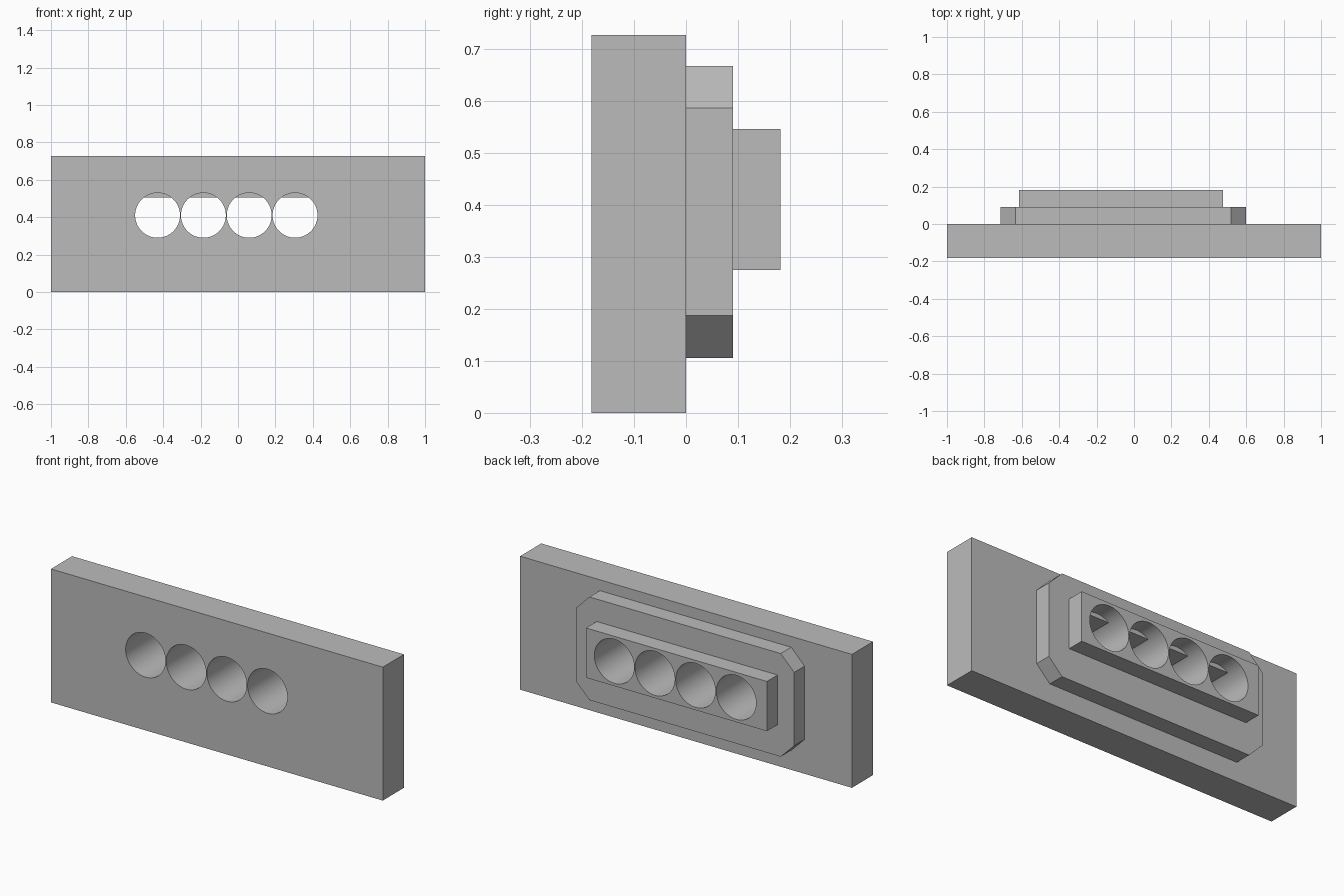
import bpy
import bmesh
import math

cube = bpy.data.objects.get("Cube")
if cube:
    bpy.data.objects.remove(cube, do_unlink=True)

grey = bpy.data.materials.new("plain grey")
grey.use_nodes = True
COLOUR = (0.5, 0.5, 0.5, 1)
grey.diffuse_color = COLOUR
grey.node_tree.nodes["Principled BSDF"].inputs["Base Color"].default_value = COLOUR

HOLES_X = [-0.43 + 0.245 * i for i in range(4)]
HOLE_Z, HOLE_R = 0.41, 0.12


def prism(name, outline, y0, y1):
    """Extrude an x-z outline from y0 back to y1."""
    bm = bmesh.new()
    face = bm.faces.new([bm.verts.new((x, y0, z)) for x, z in outline])
    new = bmesh.ops.extrude_face_region(bm, geom=[face])["geom"]
    verts = [v for v in new if isinstance(v, bmesh.types.BMVert)]
    bmesh.ops.translate(bm, verts=verts, vec=(0, y1 - y0, 0))
    bmesh.ops.recalc_face_normals(bm, faces=bm.faces)
    mesh = bpy.data.meshes.new(name)
    bm.to_mesh(mesh)
    bm.free()
    mesh.materials.append(grey)
    obj = bpy.data.objects.new(name, mesh)
    bpy.context.collection.objects.link(obj)
    return obj


def block(x0, x1, z0, z1, c=0):
    """Rectangle outline, with corners cut by c."""
    if not c:
        return [(x0, z0), (x1, z0), (x1, z1), (x0, z1)]
    return [(x0 + c, z0), (x1 - c, z0), (x1, z0 + c), (x1, z1 - c),
            (x1 - c, z1), (x0 + c, z1), (x0, z1 - c), (x0, z0 + c)]


def circle(x, n=64):
    return [(x + HOLE_R * math.cos(math.tau * i / n),
             HOLE_Z + HOLE_R * math.sin(math.tau * i / n)) for i in range(n)]


def activate(obj):
    bpy.ops.object.select_all(action="DESELECT")
    obj.select_set(True)
    bpy.context.view_layer.objects.active = obj


# Stepped body: face plate, chamfered middle plate, rear block
parts = [
    prism("face_plate", block(-1, 1, 0, 0.727), -0.182, 0),
    prism("chamfered_plate", block(-0.715, 0.6, 0.106, 0.668, 0.081), 0, 0.09),
    prism("rear_block", block(-0.615, 0.475, 0.275, 0.546), 0.09, 0.182),
]

# Row of round through holes
cutters = [prism("hole_cutter", circle(x), -0.3, 0.3) for x in HOLES_X]
for part in parts:
    activate(part)
    for cutter in cutters:
        mod = part.modifiers.new("hole", "BOOLEAN")
        mod.operation = "DIFFERENCE"
        mod.solver = "EXACT"
        mod.object = cutter
        bpy.ops.object.modifier_apply(modifier=mod.name)
    bpy.ops.object.shade_smooth_by_angle(angle=math.radians(30))
for cutter in cutters:
    bpy.data.objects.remove(cutter, do_unlink=True)

# Inner rail that flattens the top of each hole partway through
prism("inner_rail", block(-0.52, 0.4, 0.506, 0.54), -0.09, 0.09)
